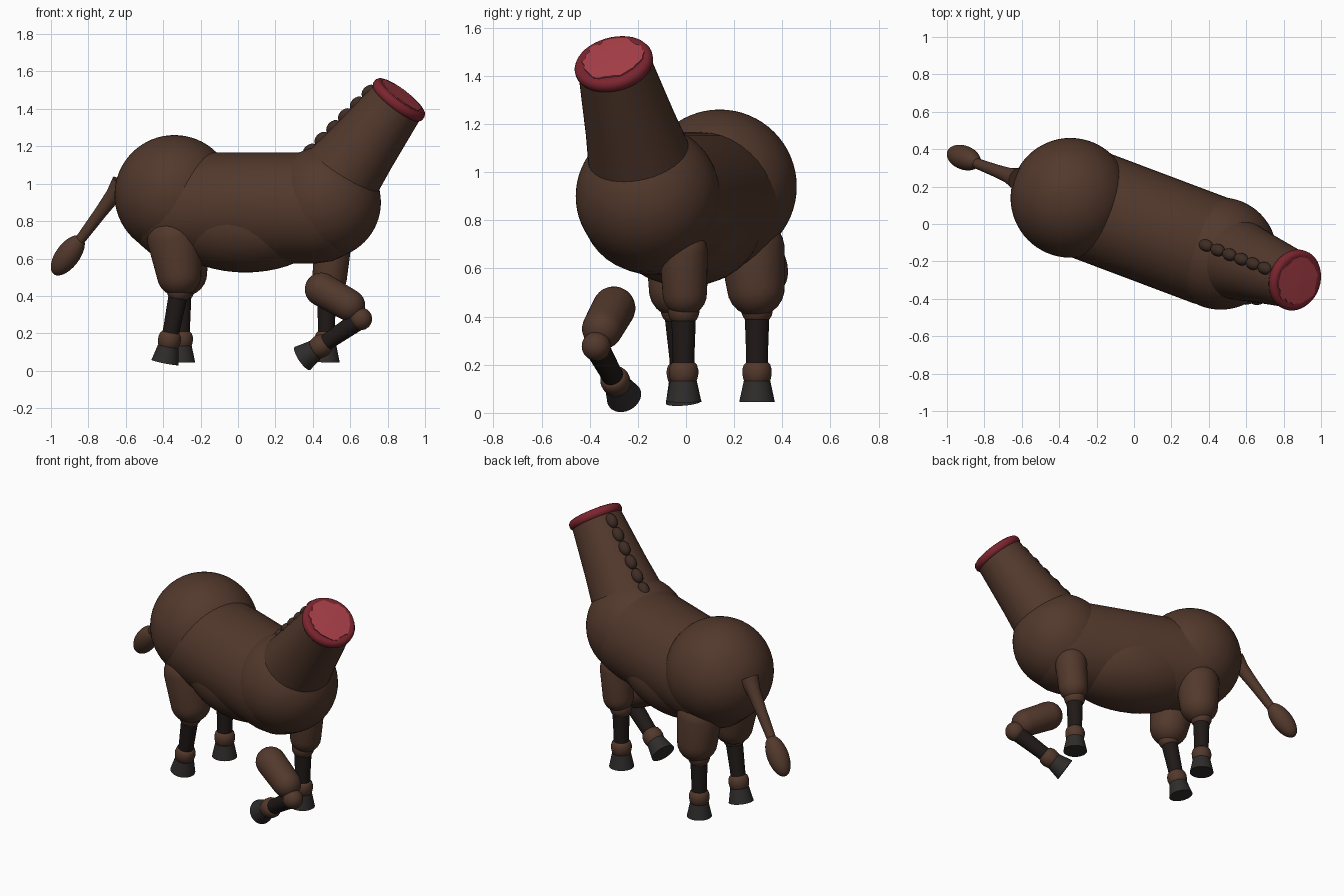
import bpy, bmesh, math, random
from mathutils import Vector, Matrix

if "Cube" in bpy.data.objects:
    bpy.data.objects.remove(bpy.data.objects["Cube"])

random.seed(4)


def mat(name, rgb):
    m = bpy.data.materials.new(name)
    m.diffuse_color = (*rgb, 1)
    m.use_nodes = True
    m.node_tree.nodes["Principled BSDF"].inputs["Base Color"].default_value = m.diffuse_color
    return m


COAT = mat("coat", (0.085, 0.04, 0.025))
MANE = mat("mane", (0.05, 0.026, 0.018))
STOCKING = mat("stocking", (0.014, 0.01, 0.009))
HOOF = mat("hoof", (0.028, 0.025, 0.024))
RIM = mat("rim", (0.2, 0.018, 0.028))
FLESH = mat("flesh", (0.4, 0.05, 0.065))


def finish(bm, name, material, angle=50):
    bmesh.ops.recalc_face_normals(bm, faces=bm.faces)
    me = bpy.data.meshes.new(name)
    bm.to_mesh(me)
    bm.free()
    ob = bpy.data.objects.new(name, me)
    bpy.context.collection.objects.link(ob)
    me.materials.append(material)
    bpy.ops.object.select_all(action='DESELECT')
    ob.select_set(True)
    bpy.context.view_layer.objects.active = ob
    bpy.ops.object.shade_smooth_by_angle(angle=math.radians(angle))
    return ob


def lathe(name, start, direction, profile, material, seg=40, jitter=0.0):
    """Revolve (distance, radius) points round an axis, closing both ends."""
    start = Vector(start)
    frame = Vector(direction).to_track_quat('Z', 'Y')
    wobble = [1 - random.random() * jitter for _ in range(seg)]
    bm = bmesh.new()
    rings = []
    for t, r in profile:
        rings.append([bm.verts.new(start + frame @ Vector((
            r * wobble[i] * math.cos(math.tau * i / seg),
            r * wobble[i] * math.sin(math.tau * i / seg), t))) for i in range(seg)])
    for a, b in zip(rings, rings[1:]):
        for i in range(seg):
            j = (i + 1) % seg
            bm.faces.new((a[i], a[j], b[j], b[i]))
    bm.faces.new(rings[0])
    bm.faces.new(rings[-1])
    return finish(bm, name, material)


def capsule(name, p0, p1, r0, r1, material):
    """Tapered limb with rounded ends."""
    axis = Vector(p1) - Vector(p0)
    arc = [math.radians(a) for a in (-88, -75, -60, -45, -30, -15, 0)]
    prof = [(r0 * math.sin(a), r0 * math.cos(a)) for a in arc]
    prof += [(axis.length - r1 * math.sin(a), r1 * math.cos(a)) for a in reversed(arc)]
    return lathe(name, p0, axis, prof, material)


def ellipsoid(name, centre, radii, material, direction=(0, 0, 1), seg=48):
    """Sphere scaled by radii, its local z along direction."""
    bm = bmesh.new()
    bmesh.ops.create_uvsphere(bm, u_segments=seg, v_segments=seg // 2, radius=1)
    turn = Vector(direction).to_track_quat('Z', 'Y').to_matrix().to_4x4()
    bm.transform(Matrix.Translation(centre) @ turn @ Matrix.Diagonal((*radii, 1)))
    return finish(bm, name, material)


# Body: rump, barrel, belly, chest
HEADING = Vector((0.936, -0.352, 0))
ellipsoid("rump", (-0.34, 0.14, 0.94), (0.32,) * 3, COAT, seg=64)
ellipsoid("chest", (0.464, -0.158, 0.9), (0.3,) * 3, COAT, seg=64)
capsule("barrel", (-0.3, 0.125, 0.87), (0.42, -0.146, 0.87), 0.296, 0.296, COAT)
ellipsoid("belly", (0.04, 0.0, 0.78), (0.285, 0.255, 0.46), COAT, HEADING)

# Neck with cut end
neck_base, neck_top = Vector((0.48, -0.165, 0.95)), Vector((0.85, -0.296, 1.435))
neck_dir = (neck_top - neck_base).normalized()
neck_len = (neck_top - neck_base).length
lathe("neck", neck_base, neck_dir,
      [(0, 0.235), (neck_len * 0.5, 0.19), (neck_len + 0.01, 0.153)], COAT)
lathe("neck_rim", neck_top, neck_dir,
      [(-0.012, 0.145), (-0.005, 0.158), (0.008, 0.165), (0.026, 0.165),
       (0.04, 0.157), (0.047, 0.142), (0.043, 0.12), (0.043, 0.02)], RIM)
lathe("neck_flesh", neck_top, neck_dir, [(0.035, 0.14), (0.049, 0.138), (0.052, 0.02)],
      FLESH, seg=36, jitter=0.14)

# Mane: row of beads down the crest
mane_a, mane_b = Vector((0.385, -0.115, 1.175)), Vector((0.70, -0.237, 1.49))
for i in range(6):
    ellipsoid(f"mane_bead_{i + 1}", mane_a.lerp(mane_b, i / 5), (0.033, 0.033, 0.046),
              MANE, mane_b - mane_a, seg=20)

# Tail and tuft
tail_a, tail_b = Vector((-0.62, 0.24, 1.0)), Vector((-0.87, 0.335, 0.665))
lathe("tail", tail_a, tail_b - tail_a, [(0, 0.06), (0.08, 0.042), (0.2, 0.034), (0.43, 0.026)], COAT)
ellipsoid("tail_tuft", (-0.91, 0.355, 0.617), (0.064, 0.064, 0.128), COAT, tail_b - tail_a)


def leg(name, hip, stifle, r_hip, r_stifle, knee, r_knee, foot):
    """Upper limb, knee, dark lower leg, fetlock and flared hoof ending at foot."""
    knee, foot = Vector(knee), Vector(foot)
    up = (knee - foot).normalized()
    capsule(name + "_upper", hip, stifle, r_hip, r_stifle, COAT)
    ellipsoid(name + "_knee", knee, (r_knee,) * 3, COAT, seg=32)
    lathe(name + "_lower", foot + up * 0.09, up,
          [(0, 0.046), (0.1, 0.045), ((knee - foot).length - 0.09, 0.052)], STOCKING)
    lathe(name + "_fetlock", foot + up * 0.08, up,
          [(0, 0.048), (0.012, 0.056), (0.035, 0.061), (0.055, 0.061), (0.075, 0.055), (0.085, 0.045)], COAT)
    lathe(name + "_hoof", foot, up, [(0, 0.074), (0.088, 0.055)], HOOF)


# Three planted legs and one raised foreleg
leg("planted_foreleg", (0.505, -0.01, 0.67), (0.49, -0.005, 0.495), 0.1, 0.092,
    (0.475, -0.01, 0.425), 0.066, (0.47, -0.01, 0.045))
leg("far_hind_leg", (-0.29, 0.275, 0.68), (-0.285, 0.29, 0.52), 0.135, 0.12,
    (-0.3, 0.295, 0.43), 0.066, (-0.303, 0.295, 0.045))
leg("near_hind_leg", (-0.34, -0.025, 0.7), (-0.315, -0.035, 0.515), 0.145, 0.12,
    (-0.315, -0.04, 0.43), 0.066, (-0.39, -0.01, 0.044))
leg("raised_foreleg", (0.447, -0.3, 0.435), (0.595, -0.347, 0.35), 0.09, 0.085,
    (0.657, -0.373, 0.277), 0.06, (0.345, -0.257, 0.066))
